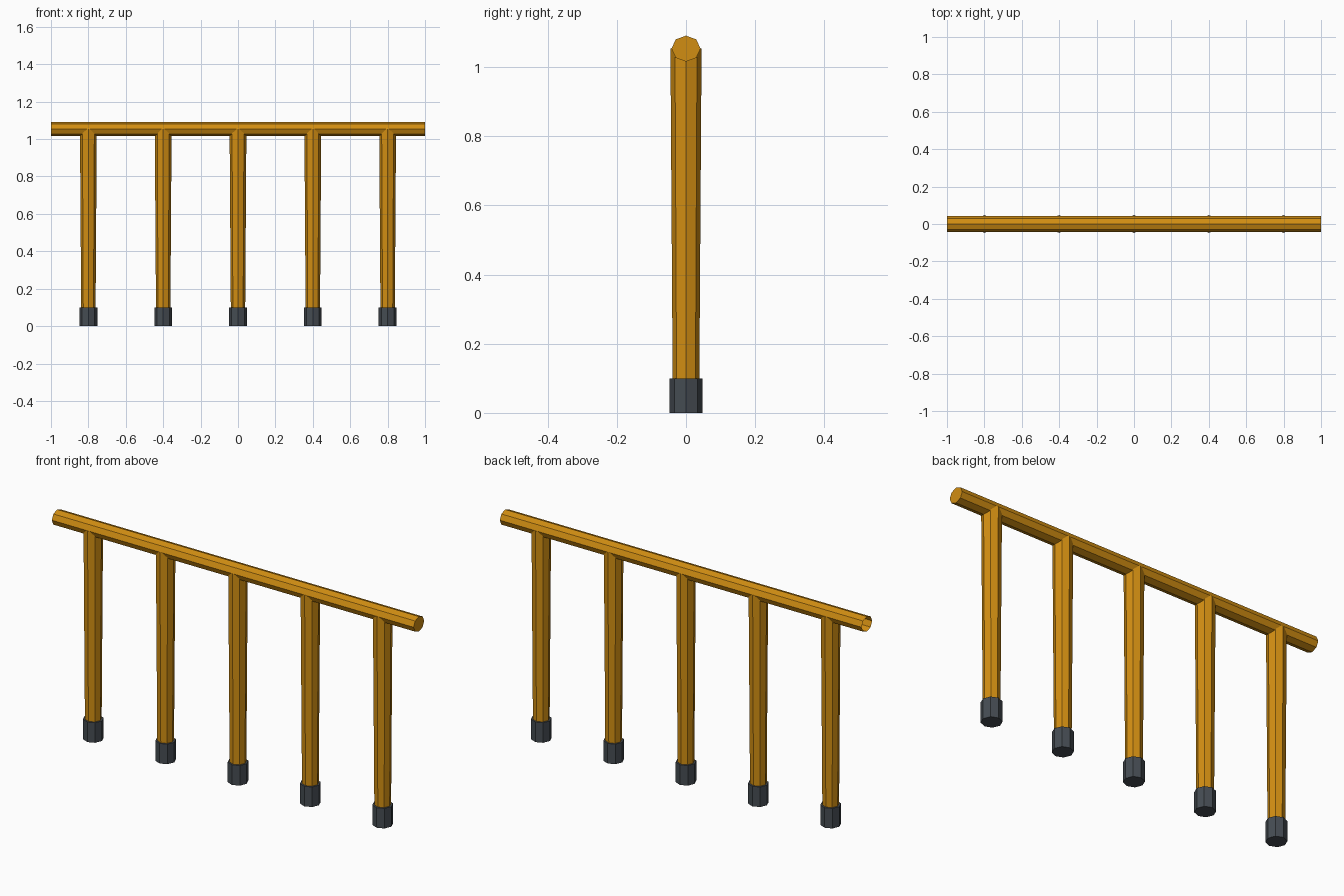
import bpy, bmesh, math
from mathutils import Matrix

if "Cube" in bpy.data.objects:
    bpy.data.objects.remove(bpy.data.objects["Cube"])


def material(name, rgb):
    m = bpy.data.materials.new(name)
    m.diffuse_color = (*rgb, 1)
    m.use_nodes = True
    m.node_tree.nodes["Principled BSDF"].inputs["Base Color"].default_value = m.diffuse_color
    return m


orange = material("orange_paint", (0.64, 0.27, 0.006))
grey = material("dark_grey", (0.06, 0.072, 0.085))


def tube(name, r0, r1, length, matrix, mat, cap_start=True, cap_end=True):
    """Eight-sided tapered tube rising from its base, corners on the axes."""
    bm = bmesh.new()
    rings = []
    for r, z in ((r0, 0), (r1, length)):
        rings.append([bm.verts.new((r * math.cos(i * math.pi / 4),
                                    r * math.sin(i * math.pi / 4), z)) for i in range(8)])
    a, b = rings
    for i in range(8):
        j = (i + 1) % 8
        bm.faces.new((a[i], a[j], b[j], b[i]))
    if cap_start:
        bm.faces.new(a[::-1])
    if cap_end:
        bm.faces.new(b)
    bm.transform(matrix)
    mesh = bpy.data.meshes.new(name)
    bm.to_mesh(mesh)
    bm.free()
    mesh.materials.append(mat)
    ob = bpy.data.objects.new(name, mesh)
    bpy.context.collection.objects.link(ob)
    return ob


# Top rail, slightly flattened, open at the left end
tube("top_rail", 1, 1, 2,
     Matrix.Translation((-1, 0, 1.053)) @ Matrix.Diagonal((1, 0.042, 0.0375, 1))
     @ Matrix.Rotation(math.pi / 2, 4, 'Y'), orange, cap_start=False)

# Posts widening towards the top, each in a ground socket
for n in range(5):
    x = -0.8 + 0.4 * n
    tube(f"post_{n + 1}", 0.0385, 0.045, 0.963, Matrix.Translation((x, 0, 0.09)), orange)
    tube(f"foot_{n + 1}", 0.0475, 0.0475, 0.1, Matrix.Translation((x, 0, 0)), grey)
